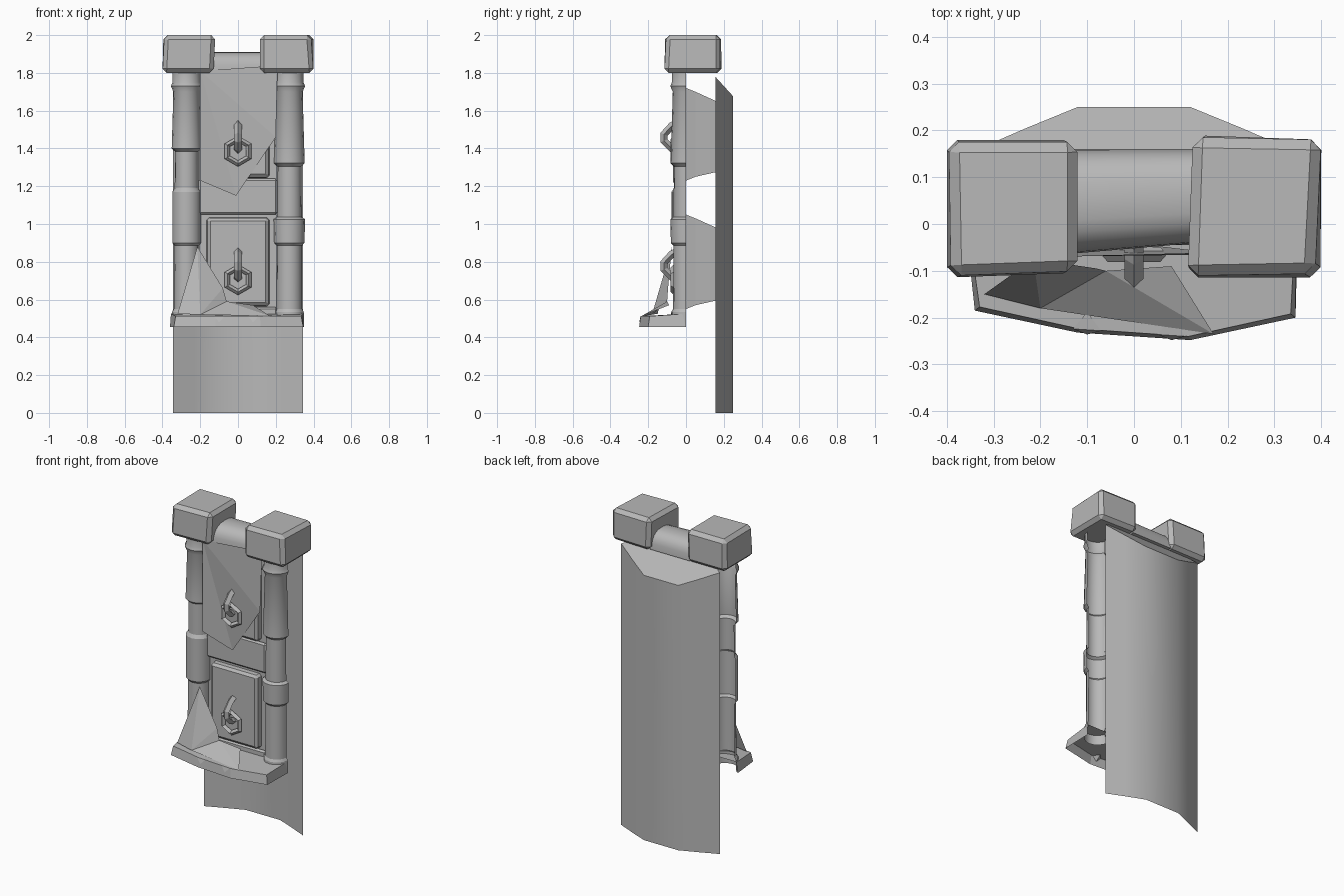
import bpy, bmesh, math

if "Cube" in bpy.data.objects:
    bpy.data.objects.remove(bpy.data.objects["Cube"])

stone = bpy.data.materials.new("grey stone")
stone.use_nodes = True
COLOUR = (0.48, 0.48, 0.48, 1)
stone.diffuse_color = COLOUR
stone.node_tree.nodes["Principled BSDF"].inputs["Base Color"].default_value = COLOUR


def make(name, verts, faces, smooth=False, closed=True):
    mesh = bpy.data.meshes.new(name)
    mesh.from_pydata(verts, [], faces)
    if closed:
        bm = bmesh.new()
        bm.from_mesh(mesh)
        bmesh.ops.recalc_face_normals(bm, faces=bm.faces)
        bm.to_mesh(mesh)
        bm.free()
    mesh.materials.append(stone)
    obj = bpy.data.objects.new(name, mesh)
    bpy.context.collection.objects.link(obj)
    if smooth:
        bpy.ops.object.select_all(action='DESELECT')
        obj.select_set(True)
        bpy.context.view_layer.objects.active = obj
        bpy.ops.object.shade_smooth_by_angle(angle=math.radians(25))
    return obj


def loft(name, rings, caps=True, loop=True, smooth=False):
    """Join equal-length rings of points, in order."""
    n = len(rings[0])
    verts = [p for ring in rings for p in ring]
    faces = []
    for r in range(len(rings) - 1):
        for i in range(n if loop else n - 1):
            j = (i + 1) % n
            faces.append((r * n + i, r * n + j, (r + 1) * n + j, (r + 1) * n + i))
    if caps:
        faces += [tuple(range(n)), tuple(range(len(verts) - n, len(verts)))]
    return make(name, verts, faces, smooth)


def rect(x, z0, z1, y):
    return [(-x, y, z0), (x, y, z0), (x, y, z1), (-x, y, z1)]


def bevel(obj, width):
    mod = obj.modifiers.new("chamfer", 'BEVEL')
    mod.width = width
    mod.segments = 1


# Curved back sheet with a sloping lid, open at the bottom
plan = [(-0.345, 0.155), (-0.23, 0.205), (-0.12, 0.25), (0.12, 0.25), (0.23, 0.205), (0.345, 0.155)]
foot = [(x, y, 0) for x, y in plan]
head = [(x, y, 1.78 - (y - 0.155) * 1.1) for x, y in plan]
loft("back_sheet", [foot, head], caps=False, loop=False, smooth=True)
lid = head + [(0.3, 0.135, 1.802), (-0.3, 0.135, 1.802)]
make("back_sheet_lid", lid, [tuple(range(len(lid)))], closed=False)

# Corner blocks, slightly skewed
for name, low, high in [
        ("right_block", [(-0.4, -0.115), (-0.13, -0.105), (-0.13, 0.18), (-0.4, 0.18)],
         [(-0.39, -0.11), (-0.12, -0.1), (-0.12, 0.175), (-0.395, 0.175)]),
        ("left_block", [(0.115, -0.115), (0.4, -0.115), (0.4, 0.18), (0.13, 0.19)],
         [(0.115, -0.11), (0.385, -0.105), (0.4, 0.18), (0.125, 0.185)])]:
    bevel(loft(name, [[(x, y, 1.8) for x, y in low], [(x, y, 2.0) for x, y in high]]), 0.022)

# Flattened half-round bar between the blocks
arc = [math.pi * i / 12 for i in range(13)]


def squashed(value):
    return math.copysign(abs(value) ** 0.75, value)


loft("top_bar", [[(x, 0.16 - depth + depth * squashed(math.cos(a)), 1.8 + 0.11 * squashed(abs(math.sin(a))))
                  for a in arc] for x, depth in ((-0.14, 0.112), (0.14, 0.1))], smooth=True)


# Half-round column shells built from stacked drums
def column(name, cx, profile):
    rings = [[(cx + r * math.cos(a), -r * math.sin(a), z)
              for a in [math.pi * i / 8 for i in range(9)]] for z, r in profile]
    loft(name, rings, caps=False, loop=False, smooth=True)


column("left_column", 0.272, [(0.46, 0.078), (0.535, 0.076), (0.55, 0.068), (0.885, 0.066), (0.9, 0.08),
                              (1.025, 0.083), (1.037, 0.066), (1.305, 0.064), (1.322, 0.081), (1.7, 0.07),
                              (1.73, 0.083), (1.75, 0.075), (1.81, 0.075)])
column("right_column", -0.272, [(0.46, 0.08), (0.535, 0.078), (0.55, 0.068), (0.885, 0.064), (0.9, 0.076),
                                (1.17, 0.076), (1.19, 0.063), (1.385, 0.062), (1.4, 0.079), (1.7, 0.07),
                                (1.73, 0.083), (1.75, 0.075), (1.81, 0.075)])

# Wall strips between the columns
for name, z0, z1 in [("middle_beam", 1.05, 1.24), ("lower_beam", 0.5, 0.56), ("upper_beam", 1.7, 1.81)]:
    bevel(loft(name, [rect(0.21, z0, z1, -0.022), rect(0.21, z0, z1, 0)]), 0.012)


# Recessed doors, each with a hook and a hexagonal ring
def tube(name, path, closed, radius):
    curve = bpy.data.curves.new(name, 'CURVE')
    curve.dimensions = '3D'
    curve.bevel_depth = radius
    curve.bevel_resolution = 0
    curve.use_fill_caps = True
    spline = curve.splines.new('POLY')
    spline.points.add(len(path) - 1)
    for point, co in zip(spline.points, path):
        point.co = (*co, 1)
    spline.use_cyclic_u = closed
    spline.use_smooth = False
    curve.materials.append(stone)
    obj = bpy.data.objects.new(name, curve)
    bpy.context.collection.objects.link(obj)


for level, z0, z1 in [("lower", 0.55, 1.05), ("upper", 1.23, 1.72)]:
    loft(level + "_niche", [rect(0.205, z0, z1, 0), rect(0.195, z0 + 0.02, z1 - 0.02, 0.05),
                            rect(0.18, z0 + 0.045, z1 - 0.07, 0.16)])
    door = loft(level + "_door", [rect(0.16, z0 + 0.02, z1 - 0.02, -0.045),
                                  rect(0.168, z0 + 0.01, z1 - 0.015, 0.01)])
    bevel(door, 0.014)
    mid = z0 + 0.235
    tube(level + "_hook", [(0, -0.045, mid + 0.07), (0, -0.075, mid + 0.055), (0, -0.117, mid + 0.01),
                           (0, -0.117, mid - 0.025), (0, -0.075, mid - 0.065), (0, -0.045, mid - 0.075)],
         False, 0.02)
    tube(level + "_ring", [(0.065 * math.sin(math.pi * k / 3), -0.065,
                            mid - 0.08 + 0.065 * math.cos(math.pi * k / 3)) for k in range(6)], True, 0.016)

# Upper hanging cloth
cloth = [(-0.2, -0.07, 1.81), (-0.2, -0.07, 1.23), (-0.01, -0.04, 1.15), (0.2, -0.065, 1.46), (0.21, -0.06, 1.84)]
make("upper_cloth", cloth, [(0, 1, 2), (0, 2, 3), (0, 3, 4)], closed=False)

# Bowed ledge shell, open at the back and underneath
bow = [(-0.34, -0.185), (-0.12, -0.232), (0.12, -0.248), (0.345, -0.2)]
under = [(-0.36, 0, 0.455)] + [(x, y, 0.455) for x, y in bow] + [(0.35, 0, 0.455)]
lip = [(-0.355, 0, 0.525)] + [(x * 0.97, y + 0.008, 0.512) for x, y in bow] + [(0.345, 0, 0.525)]
loft("ledge", [under, lip], caps=False, loop=False)
make("ledge_top", lip, [tuple(range(len(lip)))], closed=False)

# Torn cloth lying over the ledge
torn = [(-0.215, -0.075, 0.88), (-0.32, -0.15, 0.525), (-0.2, -0.18, 0.52), (0.17, -0.235, 0.513),
        (0.08, -0.09, 0.57), (-0.06, -0.1, 0.59), (-0.08, -0.095, 0.66)]
make("torn_cloth", torn, [(0, 1, 2), (0, 2, 6), (6, 2, 5), (5, 2, 3), (5, 3, 4)], closed=False)

# Small chipped facets along the ledge edge
for k, x in enumerate((-0.1, 0.08)):
    y = -0.228 - 0.012 * k
    make("ledge_chip", [(x - 0.03, y + 0.004, 0.513), (x + 0.03, y, 0.513), (x, y - 0.008, 0.48), (x, y + 0.04, 0.517)],
         [(0, 1, 2), (0, 1, 3), (1, 2, 3), (0, 2, 3)])
